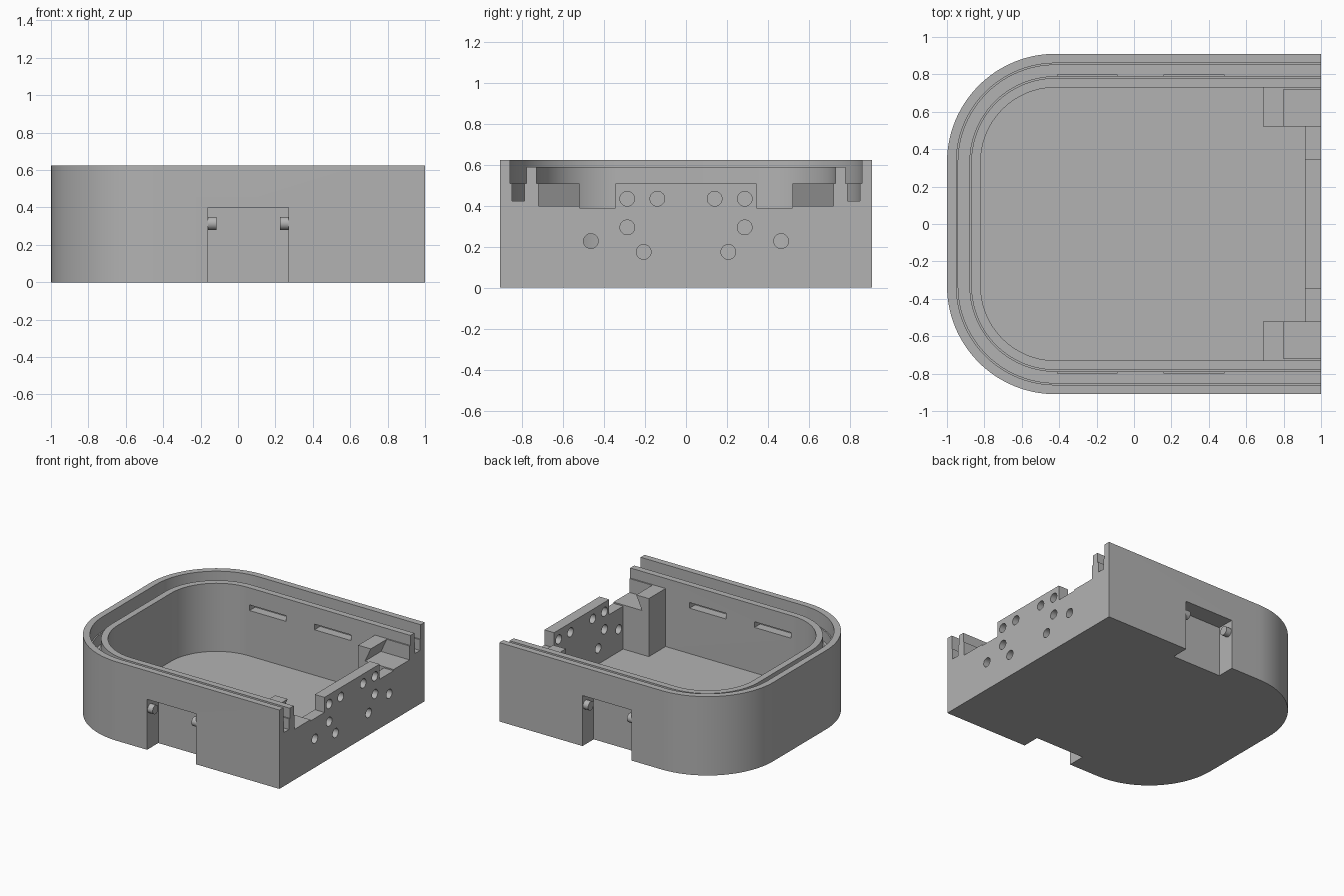
import bpy, bmesh, math
from mathutils import Matrix

cube = bpy.data.objects.get("Cube")
if cube:
    bpy.data.objects.remove(cube, do_unlink=True)

grey = bpy.data.materials.new("plain_grey")
grey.use_nodes = True
grey.diffuse_color = (0.45, 0.45, 0.45, 1)
grey.node_tree.nodes["Principled BSDF"].inputs["Base Color"].default_value = (0.45, 0.45, 0.45, 1)

HALF_W, HEIGHT, RADIUS = 0.91, 0.625, 0.58


def new_object(name, bm):
    bmesh.ops.recalc_face_normals(bm, faces=bm.faces)
    mesh = bpy.data.meshes.new(name)
    bm.to_mesh(mesh)
    bm.free()
    obj = bpy.data.objects.new(name, mesh)
    mesh.materials.append(grey)
    bpy.context.collection.objects.link(obj)
    return obj


def extrude(name, points, vector):
    bm = bmesh.new()
    face = bm.faces.new([bm.verts.new(p) for p in points])
    result = bmesh.ops.extrude_face_region(bm, geom=[face])
    verts = [v for v in result["geom"] if isinstance(v, bmesh.types.BMVert)]
    bmesh.ops.translate(bm, verts=verts, vec=vector)
    return new_object(name, bm)


def prism(name, outline, z0, z1):
    return extrude(name, [(x, y, z0) for x, y in outline], (0, 0, z1 - z0))


def box(name, x0, x1, y0, y1, z0, z1):
    return prism(name, [(x0, y0), (x1, y0), (x1, y1), (x0, y1)], z0, z1)


def cylinder(name, radius, x0, x1, y, z):
    bm = bmesh.new()
    place = Matrix.Translation(((x0 + x1) / 2, y, z)) @ Matrix.Rotation(math.pi / 2, 4, "Y")
    bmesh.ops.create_cone(bm, cap_ends=True, segments=32, radius1=radius,
                          radius2=radius, depth=x1 - x0, matrix=place)
    return new_object(name, bm)


def d_outline(inset, x_end, steps=28):
    """Open-ended outline with two rounded corners on the -x side."""
    r, cx, cy = RADIUS - inset, RADIUS - 1, HALF_W - RADIUS
    pts = [(x_end, HALF_W - inset)]
    for start, side in ((90, 1), (180, -1)):
        for i in range(steps + 1):
            a = math.radians(start + 90 * i / steps)
            pts.append((cx + r * math.cos(a), side * cy + r * math.sin(a)))
    return pts + [(x_end, inset - HALF_W)]


def combine(target, other, operation="DIFFERENCE"):
    mod = target.modifiers.new("shape", "BOOLEAN")
    mod.operation, mod.solver, mod.object = operation, "EXACT", other
    bpy.context.view_layer.objects.active = target
    bpy.ops.object.modifier_apply(modifier=mod.name)
    bpy.data.objects.remove(other, do_unlink=True)


# Hollow shell with an outer lip standing above the inner rim
shell = prism("case_shell", d_outline(0, 1), 0, HEIGHT)
combine(shell, prism("cavity", d_outline(0.18, 0.915), 0.05, 0.8))
combine(shell, prism("rim_step", d_outline(0.09, 1.1), 0.59, 0.8))

# Stepped groove between lip and rim, open at the end wall
for outer, inner, bottom in ((0.05, 0.13, 0.51), (0.06, 0.12, 0.425)):
    band = d_outline(outer, 1.1) + d_outline(inner, 1.1)[::-1]
    combine(shell, prism("groove", band, bottom, 0.8))

# Lowered end wall
combine(shell, box("end_opening", 0.8, 1.1, -0.73, 0.73, 0.51, 0.8))

for s in (-1, 1):
    def span(a, b):
        return sorted((s * a, s * b))

    # Corner post, then its undercut catch and the gap beside it
    combine(shell, box("post", 0.69, 0.95, *span(0.52, 0.74), 0.03, 0.51), "UNION")
    catch = [(0.805, 0.52), (0.75, 0.4), (1.1, 0.4), (1.1, 0.52)]
    combine(shell, extrude("catch", [(x, s * 0.51, z) for x, z in catch], (0, s * 0.21, 0)))
    combine(shell, box("gap", 0.85, 1.1, *span(0.345, 0.52), 0.39, 0.6))

    # Latch recess in the outside of the long wall
    combine(shell, box("recess", -0.16, 0.27, *span(0.77, 1), -0.1, 0.4))

    # Snap slots in the inside of the long wall
    for x in (-0.41, 0.16):
        combine(shell, box("slot", x, x + 0.32, *span(0.7, 0.8), 0.41, 0.455))

    # Round holes in the end wall
    for y, z in ((0.14, 0.435), (0.287, 0.435), (0.287, 0.295), (0.465, 0.228), (0.207, 0.175)):
        combine(shell, cylinder("hole", 0.036, 0.85, 1.1, s * y, z))

    # Hinge pins inside the recess
    side = "front" if s < 0 else "back"
    for end, x0, x1 in (("right", -0.17, -0.115), ("left", 0.225, 0.28)):
        cylinder(f"{side}_hinge_pin_{end}", 0.035, x0, x1, s * 0.87, 0.315)

# Smooth curved walls, crisp edges
bpy.ops.object.select_all(action="DESELECT")
for obj in bpy.context.collection.objects:
    if obj.type == "MESH" and grey.name in obj.data.materials:
        obj.select_set(True)
bpy.context.view_layer.objects.active = shell
bpy.ops.object.shade_smooth_by_angle(angle=math.radians(30))
